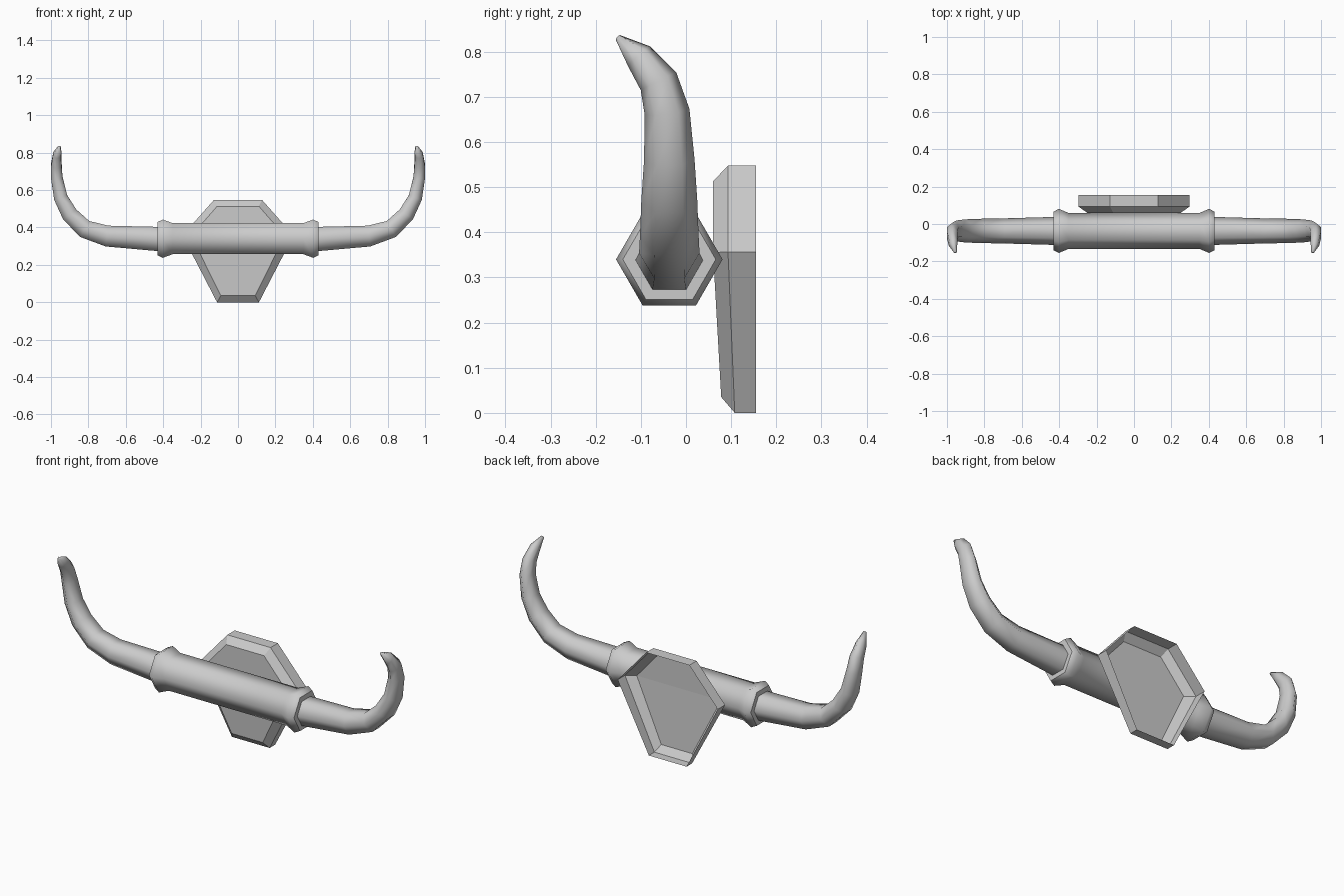
import bpy, bmesh
from math import cos, sin, pi, radians
from mathutils import Vector

if "Cube" in bpy.data.objects:
    bpy.data.objects.remove(bpy.data.objects["Cube"])


def make_object(name, bm, smooth=None):
    mesh = bpy.data.meshes.new(name)
    bm.normal_update()
    bm.to_mesh(mesh)
    bm.free()
    ob = bpy.data.objects.new(name, mesh)
    bpy.context.collection.objects.link(ob)
    bpy.ops.object.select_all(action='DESELECT')
    ob.select_set(True)
    bpy.context.view_layer.objects.active = ob
    if smooth:
        bpy.ops.object.shade_smooth_by_angle(angle=radians(smooth))
    return ob


def hex_tube(name, stations, smooth, cap_start=True):
    """Six-sided tube; station = (centre, half width in y, half height of flats)."""
    bm = bmesh.new()
    pts = [Vector(s[0]) for s in stations]
    rings = []
    for i, (_, ry, h) in enumerate(stations):
        t = (pts[min(i + 1, len(pts) - 1)] - pts[max(i - 1, 0)]).normalized()
        y = Vector((0, 1, 0))
        b = (y - t * y.dot(t)).normalized()
        n = t.cross(b)
        rings.append([bm.verts.new(pts[i] + b * ry * cos(k * pi / 3)
                                   + n * h / sin(pi / 3) * sin(k * pi / 3))
                      for k in range(6)])
    bridge(bm, rings)
    bm.faces.new(rings[-1])
    if cap_start:
        bm.faces.new(rings[0][::-1])
    bmesh.ops.recalc_face_normals(bm, faces=bm.faces)
    return make_object(name, bm, smooth)


def bridge(bm, rings):
    for a, b in zip(rings, rings[1:]):
        n = len(a)
        for k in range(n):
            j = (k + 1) % n
            bm.faces.new((a[k], a[j], b[j], b[k]))


# Central hexagonal sleeve with flared ends
YC, ZC = -0.037, 0.34
half = [(0.35, 0.096), (0.402, 0.118), (0.43, 0.103)]
profile = [(-x, r) for x, r in reversed(half)] + half
hex_tube("sleeve", [((x, YC, ZC), r, r * sin(pi / 3)) for x, r in profile], 65)

# Curved horns, tapering and flattening to the tips
horn = hex_tube("horns", [
    ((0.42, YC, 0.338), 0.075, 0.065),
    ((0.70, YC, 0.354), 0.067, 0.056),
    ((0.82, YC, 0.392), 0.065, 0.049),
    ((0.90, YC, 0.470), 0.062, 0.044),
    ((0.948, YC, 0.560), 0.056, 0.037),
    ((0.969, -0.042, 0.667), 0.050, 0.031),
    ((0.971, -0.061, 0.735), 0.044, 0.028),
    ((0.967, -0.104, 0.790), 0.033, 0.022),
    ((0.955, -0.151, 0.832), 0.007, 0.007),
], 85)
mirror = horn.modifiers.new("mirror", 'MIRROR')
mirror.use_axis[0] = True

# Wall plaque: chamfered shell, open at the back
bm = bmesh.new()
outlines = [
    [(0.128, 0.155, 0.548), (0.297, 0.155, 0.357), (0.112, 0.155, 0.0)],
    [(0.128, 0.093, 0.548), (0.297, 0.093, 0.357), (0.112, 0.108, 0.0)],
    [(0.112, 0.060, 0.513), (0.250, 0.060, 0.355), (0.092, 0.078, 0.035)],
]
rings = [[bm.verts.new(p) for p in o]
         + [bm.verts.new((-x, y, z)) for x, y, z in reversed(o)] for o in outlines]
bridge(bm, rings)
f = rings[-1]
bm.faces.new((f[0], f[1], f[4], f[5]))
bm.faces.new((f[1], f[2], f[3], f[4]))
bmesh.ops.recalc_face_normals(bm, faces=bm.faces)
make_object("wall_plaque", bm)
